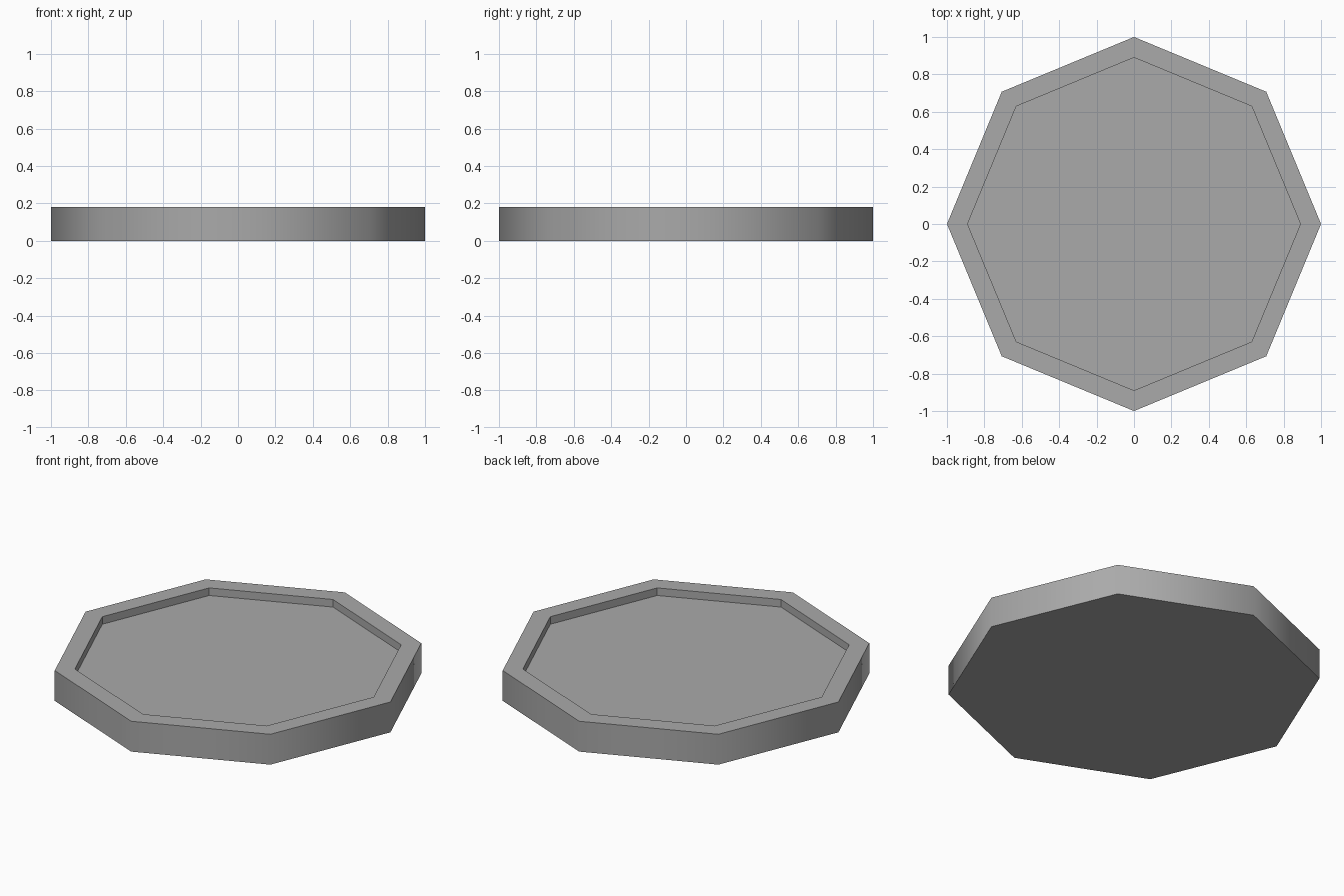
import bpy, bmesh, math

if "Cube" in bpy.data.objects:
    bpy.data.objects.remove(bpy.data.objects["Cube"])

SIDES = 8
HEIGHT = 0.18
FLOOR_Z = 0.135
OUTER_R = 1.0
INNER_R = 0.89

grey = bpy.data.materials.new("plain grey")
grey.diffuse_color = (0.4, 0.4, 0.4, 1.0)
grey.use_nodes = True
grey.node_tree.nodes["Principled BSDF"].inputs["Base Color"].default_value = grey.diffuse_color

bm = bmesh.new()


def ring(radius, z):
    return [bm.verts.new((radius * math.cos(2 * math.pi * i / SIDES),
                          radius * math.sin(2 * math.pi * i / SIDES), z))
            for i in range(SIDES)]


def bridge(a, b):
    return [bm.faces.new((a[i], a[(i + 1) % SIDES], b[(i + 1) % SIDES], b[i]))
            for i in range(SIDES)]


base = ring(OUTER_R, 0)
rim_out = ring(OUTER_R, HEIGHT)
rim_in = ring(INNER_R, HEIGHT)
floor = ring(INNER_R, FLOOR_Z)

# underside, outer wall, flat rim, recess wall and recessed floor
bm.faces.new(base[::-1])
outer_wall = bridge(base, rim_out)
bridge(rim_out, rim_in)
bridge(rim_in, floor)
bm.faces.new(floor)

# only the outer wall is smooth; its top and bottom edges stay sharp
for f in outer_wall:
    f.smooth = True
for e in bm.edges:
    if not all(f.smooth for f in e.link_faces):
        e.smooth = False

mesh = bpy.data.meshes.new("octagonal_tray")
bm.to_mesh(mesh)
bm.free()
mesh.materials.append(grey)
bpy.context.collection.objects.link(bpy.data.objects.new("octagonal_tray", mesh))
